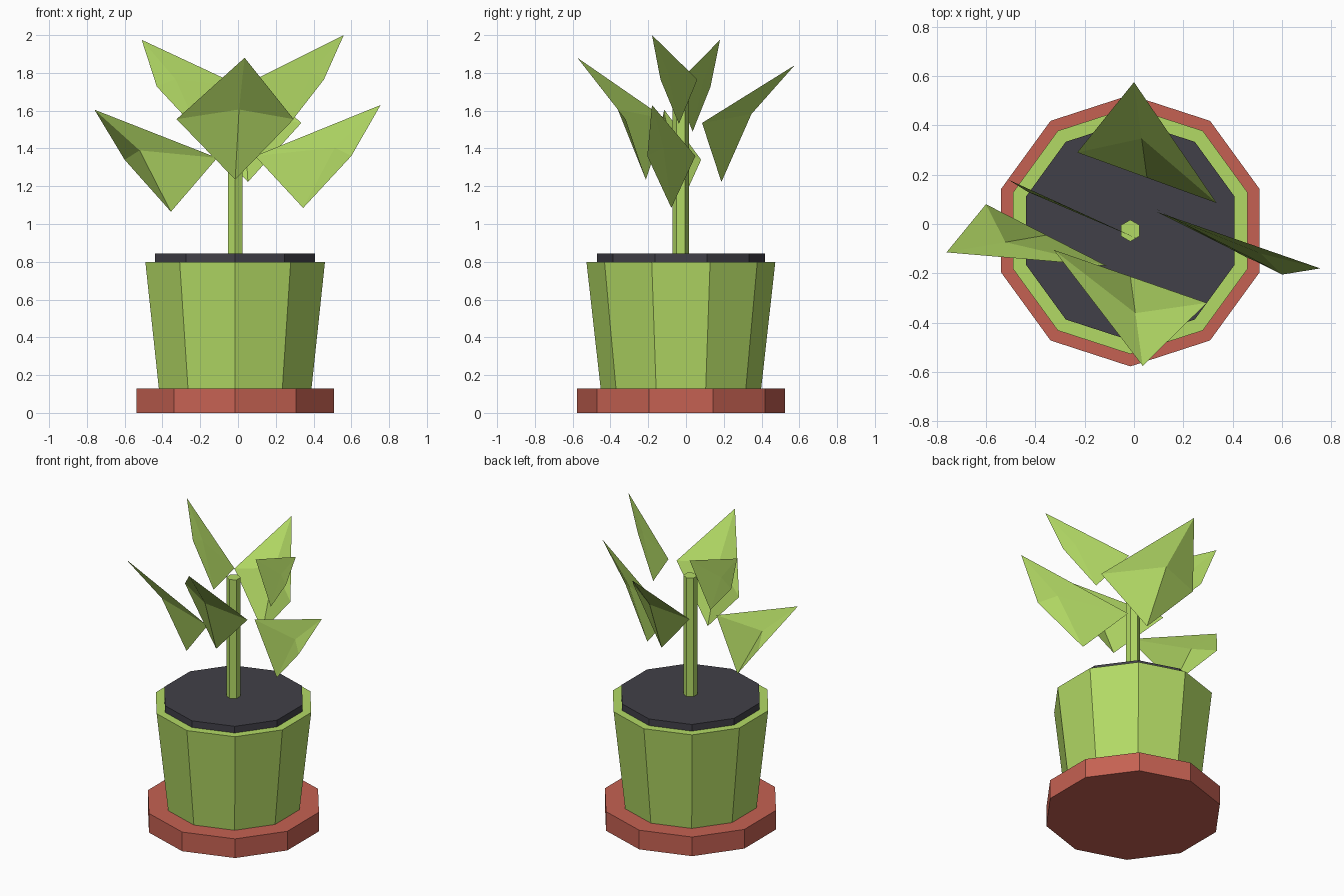
import bpy
from mathutils import Vector

if "Cube" in bpy.data.objects:
    bpy.data.objects.remove(bpy.data.objects["Cube"])

CX, CY = -0.015, -0.027   # axis of the pot and stem


def material(name, rgb):
    m = bpy.data.materials.new(name)
    m.diffuse_color = (*rgb, 1)
    m.use_nodes = True
    m.node_tree.nodes["Principled BSDF"].inputs["Base Color"].default_value = m.diffuse_color
    return m


green = material("green", (0.45, 0.70, 0.13))
clay = material("clay", (0.56, 0.12, 0.085))
earth = material("earth", (0.053, 0.051, 0.065))


def tapered(name, sides, r_low, r_high, z0, z1, mat):
    """Flat-sided frustum between two heights on the pot axis."""
    bpy.ops.mesh.primitive_cone_add(vertices=sides, radius1=r_low, radius2=r_high,
                                    depth=z1 - z0, location=(CX, CY, (z0 + z1) / 2))
    ob = bpy.context.object
    ob.name = name
    ob.data.materials.append(mat)
    return ob


def leaf(name, left, right, tip, drop):
    """Folded diamond sheet: stem point below, tip leaning outward, raised midpoint."""
    l, r, t = Vector(left), Vector(right), Vector(tip)
    centre = (l + r) / 2
    base = centre - Vector((0, 0, drop))
    lean = t - centre
    mid = centre + Vector((lean.x * 0.41, lean.y * 0.41, drop * 0.16))
    me = bpy.data.meshes.new(name)
    me.from_pydata([l, r, t, base, mid], [],
                   [(0, 4, 2), (2, 4, 1), (1, 4, 3), (3, 4, 0)])
    me.materials.append(green)
    bpy.context.collection.objects.link(bpy.data.objects.new(name, me))


# Pot, saucer, soil and stem
tapered("saucer", 10, 0.55, 0.55, 0.0, 0.13, clay)
tapered("pot", 10, 0.425, 0.50, 0.13, 0.80, green)
tapered("soil", 10, 0.445, 0.445, 0.80, 0.845, earth)
tapered("stem", 6, 0.044, 0.044, 0.845, 1.65, green)

# Leaves: two side corners, tip, and depth of the lower point
leaf("front_leaf", (-0.325, -0.105, 1.555), (0.295, -0.32, 1.555), (0.035, -0.575, 1.88), 0.32)
leaf("back_leaf", (-0.23, 0.29, 1.53), (0.335, 0.085, 1.535), (0.0, 0.575, 1.84), 0.31)
leaf("lower_right_leaf", (0.09, 0.05, 1.36), (0.60, -0.205, 1.36), (0.755, -0.18, 1.63), 0.275)
leaf("lower_left_leaf", (-0.60, 0.08, 1.34), (-0.11, -0.17, 1.35), (-0.76, -0.115, 1.605), 0.28)
leaf("upper_right_leaf", (0.09, 0.06, 1.765), (0.455, -0.135, 1.765), (0.56, -0.18, 2.0), 0.235)
leaf("upper_left_leaf", (-0.43, 0.13, 1.728), (0.015, -0.06, 1.73), (-0.51, 0.18, 1.975), 0.24)
